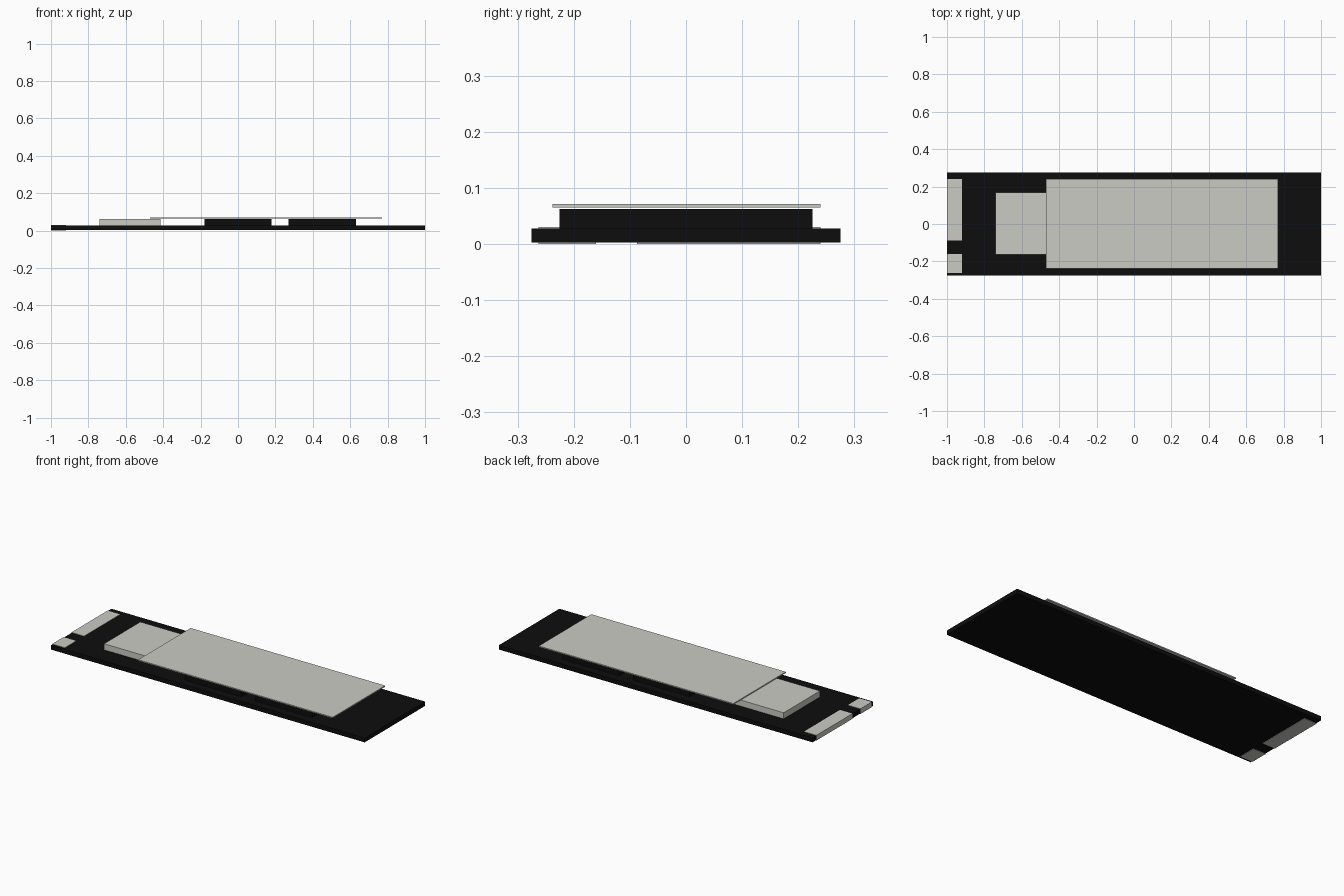
import bpy
import bmesh
from mathutils import Vector

cube = bpy.data.objects.get("Cube")
if cube:
    bpy.data.objects.remove(cube, do_unlink=True)


def material(name, rgb):
    mat = bpy.data.materials.new(name)
    mat.use_nodes = True
    colour = (*rgb, 1.0)
    mat.diffuse_color = colour
    mat.node_tree.nodes["Principled BSDF"].inputs["Base Color"].default_value = colour
    return mat


black = material("black", (0.004, 0.004, 0.004))
silver = material("silver", (0.6, 0.6, 0.56))


def box(name, x, y, z, mat):
    """Flat-faced block spanning the given (min, max) ranges."""
    low, high = (Vector(corner) for corner in zip(x, y, z))
    mesh = bpy.data.meshes.new(name)
    bm = bmesh.new()
    bmesh.ops.create_cube(bm, size=1)
    bmesh.ops.scale(bm, vec=high - low, verts=bm.verts)
    bmesh.ops.translate(bm, vec=(low + high) / 2, verts=bm.verts)
    bm.to_mesh(mesh)
    bm.free()
    mesh.materials.append(mat)
    obj = bpy.data.objects.new(name, mesh)
    bpy.context.collection.objects.link(obj)
    return obj


BOARD_TOP = 0.0275
CHIP_TOP = 0.0625

# Circuit board
box("circuit_board", (-0.999, 1), (-0.275, 0.275), (0.0025, BOARD_TOP), black)

# Edge connector pads wrapping both faces of the board
for name, y in (("wide_contact", (-0.0875, 0.24)), ("narrow_contact", (-0.2625, -0.16))):
    box(name, (-1, -0.92), y, (0, 0.03), silver)

# Controller chip and the two memory chips
box("controller_chip", (-0.74, -0.415), (-0.1625, 0.1675), (BOARD_TOP, CHIP_TOP), silver)
for name, x in (("memory_chip_inner", -0.18), ("memory_chip_outer", 0.27)):
    box(name, (x, x + 0.36), (-0.225, 0.225), (BOARD_TOP, CHIP_TOP), black)

# Thin cover plate above the chips
box("cover_label", (-0.47, 0.77), (-0.2375, 0.24), (0.065, 0.0715), silver)
